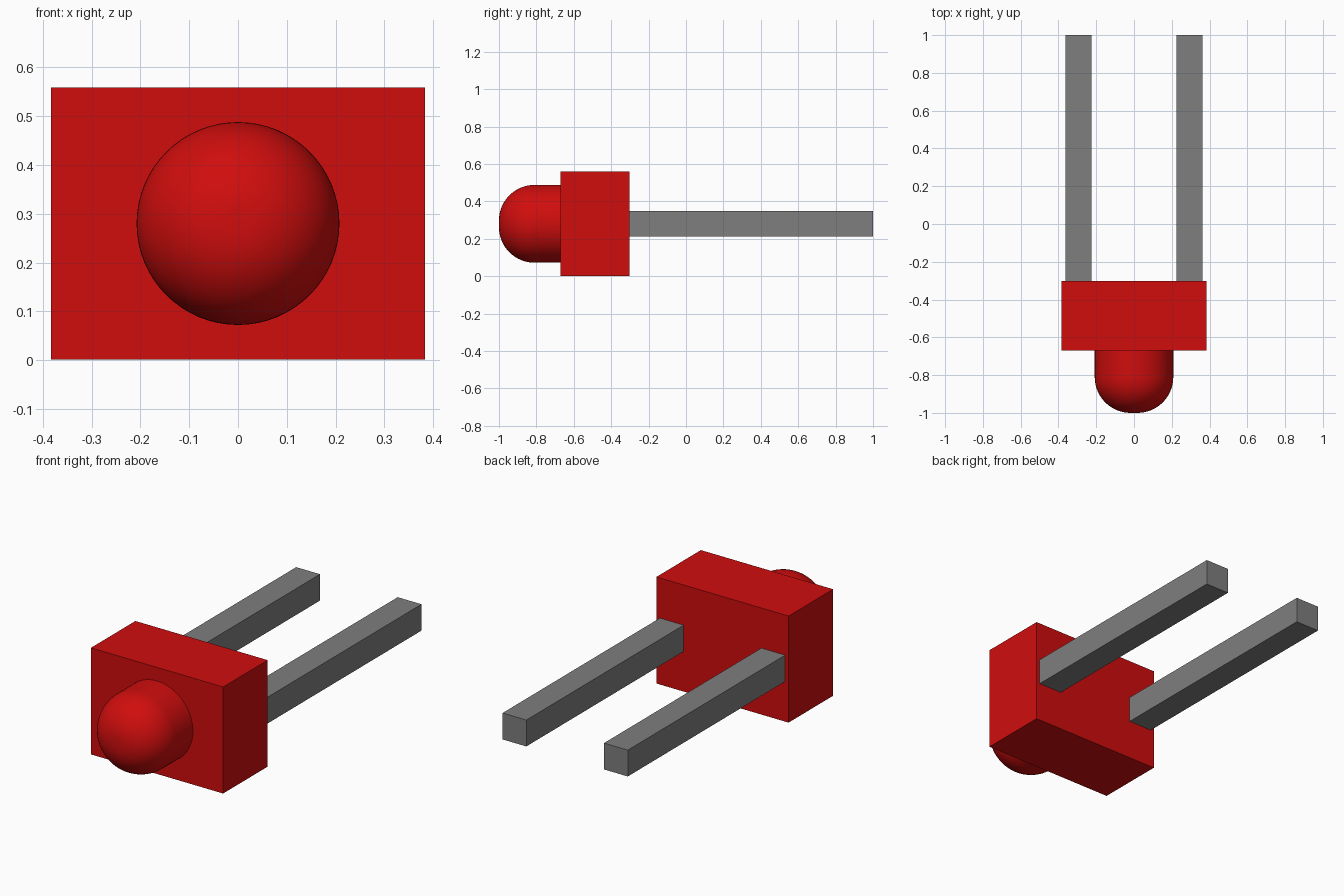
import bpy, bmesh
from math import sin, cos, pi, radians
from mathutils import Matrix

old = bpy.data.objects.get("Cube")
if old:
    bpy.data.objects.remove(old, do_unlink=True)


def material(name, colour):
    mat = bpy.data.materials.new(name)
    mat.use_nodes = True
    mat.diffuse_color = colour
    mat.node_tree.nodes["Principled BSDF"].inputs["Base Color"].default_value = colour
    return mat


red = material("red plastic", (0.63, 0.004, 0.004, 1))
grey = material("grey metal", (0.21, 0.21, 0.21, 1))

MID_Z = 0.28


def finish(name, bm, mat):
    bmesh.ops.recalc_face_normals(bm, faces=bm.faces)
    mesh = bpy.data.meshes.new(name)
    bm.to_mesh(mesh)
    bm.free()
    mesh.materials.append(mat)
    obj = bpy.data.objects.new(name, mesh)
    bpy.context.collection.objects.link(obj)
    return obj


def block(name, x, width, y0, y1, height, mat):
    bm = bmesh.new()
    place = Matrix.Translation((x, (y0 + y1) / 2, MID_Z))
    bmesh.ops.create_cube(bm, size=1, matrix=place @ Matrix.Diagonal((width, y1 - y0, height, 1)))
    return finish(name, bm, mat)


# Rectangular housing
block("housing", 0, 0.766, -0.67, -0.302, 0.558, red)

# Two square pins behind the housing
for name, x in (("left_pin", 0.294), ("right_pin", -0.294)):
    block(name, x, 0.138, -0.302, 1.0, 0.138, grey)

# Round lens: a short cylinder with a fully rounded tip, turned about the y axis
radius, fillet, steps = 0.208, 0.19, 16
tip = -1 + fillet
profile = [(radius, -0.67)]
for i in range(steps + 1):
    a = i / steps * pi / 2
    profile.append((radius - fillet + fillet * cos(a), tip - fillet * sin(a)))
profile.append((0, -1))

bm = bmesh.new()
verts = [bm.verts.new((r, y, MID_Z)) for r, y in profile]
edges = [bm.edges.new(pair) for pair in zip(verts, verts[1:])]
bmesh.ops.spin(bm, geom=verts + edges, cent=(0, 0, MID_Z), axis=(0, 1, 0),
               angle=2 * pi, steps=64)
bmesh.ops.remove_doubles(bm, verts=bm.verts, dist=0.0001)
lens = finish("lens", bm, red)

bpy.ops.object.select_all(action="DESELECT")
lens.select_set(True)
bpy.context.view_layer.objects.active = lens
bpy.ops.object.shade_smooth_by_angle(angle=radians(30))
